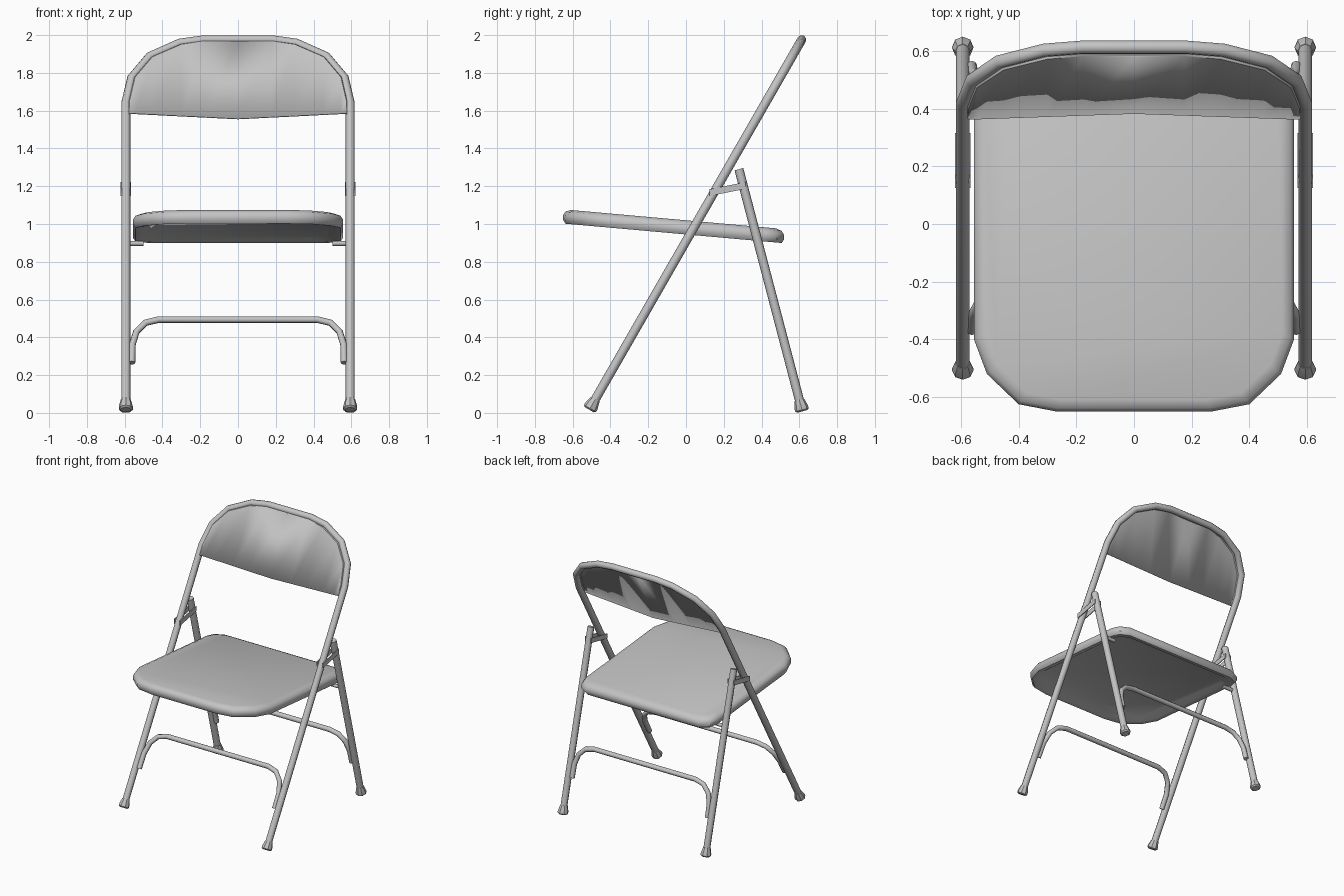
import bpy, bmesh, math
from mathutils import Vector

if "Cube" in bpy.data.objects:
    bpy.data.objects.remove(bpy.data.objects["Cube"])

# Single painted-metal colour
grey = bpy.data.materials.new("grey_metal")
grey.use_nodes = True
colour = (0.55, 0.55, 0.55, 1)
grey.diffuse_color = colour
grey.node_tree.nodes["Principled BSDF"].inputs["Base Color"].default_value = colour


def add_mesh(name, mesh, angle=40):
    obj = bpy.data.objects.new(name, mesh)
    bpy.context.collection.objects.link(obj)
    mesh.materials.clear()
    mesh.materials.append(grey)
    bpy.ops.object.select_all(action='DESELECT')
    obj.select_set(True)
    bpy.context.view_layer.objects.active = obj
    bpy.ops.object.shade_smooth_by_angle(angle=math.radians(angle))
    return obj


def bm_object(name, bm, recalc=True):
    if recalc:
        bmesh.ops.recalc_face_normals(bm, faces=bm.faces)
    mesh = bpy.data.meshes.new(name)
    bm.to_mesh(mesh)
    bm.free()
    return add_mesh(name, mesh)


def tube(name, points, radius):
    curve = bpy.data.curves.new(name, 'CURVE')
    curve.dimensions = '3D'
    curve.bevel_depth = radius
    curve.bevel_resolution = 2
    curve.use_fill_caps = True
    spline = curve.splines.new('POLY')
    spline.points.add(len(points) - 1)
    for p, co in zip(spline.points, points):
        p.co = (*co, 1)
    temp = bpy.data.objects.new(name + "_path", curve)
    bpy.context.collection.objects.link(temp)
    bpy.context.view_layer.update()
    mesh = bpy.data.meshes.new_from_object(
        temp.evaluated_get(bpy.context.evaluated_depsgraph_get()))
    bpy.data.objects.remove(temp)
    return add_mesh(name, mesh, 50)


def mirrored(half):
    """Complete a right-to-centre chain with its mirror image."""
    return half + [(-x, v) for x, v in reversed(half)]


# Leg planes: y as a function of height
def front_plane(x, z, out=0):
    return Vector((x, -0.51 + (z - 0.02) * 0.574 - out * 0.867, z + out * 0.498))


def rear_plane(x, z):
    return Vector((x, 0.615 - (z - 0.012) * 0.262, z))


def foot(name, base, toward):
    axis = (toward - base).normalized()
    turn = axis.to_track_quat('Z', 'Y')
    bm = bmesh.new()
    rings = []
    for r, h in ((0.027, -0.004), (0.037, 0.004), (0.037, 0.018), (0.026, 0.06)):
        rings.append([bm.verts.new(base + turn @ Vector(
            (r * math.cos(a * math.pi / 4), r * math.sin(a * math.pi / 4), h))) for a in range(8)])
    bridge(bm, rings)
    bm_object(name, bm)


def bridge(bm, rings):
    """Skin a stack of closed rings and cap both ends."""
    n = len(rings[0])
    for a, b in zip(rings, rings[1:]):
        for i in range(n):
            bm.faces.new((a[i], a[(i + 1) % n], b[(i + 1) % n], b[i]))
    bm.faces.new(rings[0])
    bm.faces.new(rings[-1])


LEG_X = 0.594

# Main frame: front legs and backrest hoop in one bent tube
hoop = [(LEG_X, 0.03), (LEG_X, 1.64), (0.563, 1.775), (0.468, 1.888), (0.31, 1.958), (0.18, 1.976)]
tube("main_frame", [front_plane(x, z) for x, z in mirrored(hoop)], 0.024)

# Cross bars with bent-down ends
bar = [(0.562, 0.265), (0.56, 0.36), (0.538, 0.43), (0.49, 0.477), (0.42, 0.494)]
for name, plane in (("front_cross_bar", front_plane), ("rear_cross_bar", rear_plane)):
    tube(name, [plane(x, z) for x, z in mirrored(bar)], 0.018)

# Rear legs, feet, pivots and linking straps
for side, s in (("left", 1), ("right", -1)):
    x = s * LEG_X
    tube(side + "_rear_leg", [rear_plane(x, 0.03), rear_plane(x, 1.29)], 0.024)
    foot(side + "_front_foot", front_plane(x, 0.02), front_plane(x, 1))
    foot(side + "_rear_foot", rear_plane(x, 0.012), rear_plane(x, 1))
    tube(side + "_seat_pivot", [(s * 0.5, 0.382, 0.897), (x, 0.382, 0.897)], 0.013)
    for label, px in (("inner", LEG_X - 0.024), ("outer", LEG_X + 0.024)):
        bm = bmesh.new()
        bmesh.ops.create_cube(bm, size=1)
        for v in bm.verts:
            y = 0.22 + v.co.y * 0.19
            v.co = (s * px + v.co.x * 0.006, y, 1.185 + (y - 0.22) * 0.2 + v.co.z * 0.036)
        bm_object(f"{side}_{label}_strap", bm)

# Seat pan: rounded outline stacked through an edge profile, sloping to the rear
outline = mirrored([(0.27, -0.65), (0.4, -0.625), (0.51, -0.52), (0.555, -0.4),
                    (0.555, 0.42), (0.535, 0.48), (0.47, 0.518)])
half = len(outline) // 2
edge = ((0.07, 0.022), (0.045, 0.004), (0.012, 0), (0, 0.018), (0, 0.045), (0.012, 0.064), (0.04, 0.075))
bm = bmesh.new()
rings = []
for inset, h in edge:
    ring = []
    for x, y in outline:
        x *= 1 - inset / 0.555
        y = -0.065 + (y + 0.065) * (1 - inset / 0.585)
        ring.append(bm.verts.new((x, y, 1.0 - 0.0893 * (y + 0.62) + h)))
    rings.append(ring)
bridge(bm, rings)
bm_object("seat", bm)

# Backrest panel: thin sheet bowed back at its lower middle, with a lip to the hoop
rim = [(0.572, 1.575), (0.572, 1.64), (0.543, 1.765), (0.452, 1.872), (0.3, 1.938), (0.175, 1.956)]
chain = mirrored(rim)
bm = bmesh.new()
front = [bm.verts.new(front_plane(x, z, 0.02)) for x, z in chain]
lip = [bm.verts.new(front_plane(x * 1.02, z + 0.012 * (z > 1.7))) for x, z in chain]
for i in range(len(chain) - 1):
    bm.faces.new((front[i], front[i + 1], lip[i + 1], lip[i]))
top = front[1:-1]
middle = len(top) // 2
top.insert(middle, bm.verts.new(front_plane(0, 1.956, 0.02)))
low = [front[0]]
for v in top[1:-1]:
    t = abs(v.co.x) / 0.572
    low.append(bm.verts.new(front_plane(v.co.x, 1.562 + 0.013 * t, -0.012 + 0.032 * t)))
low.append(front[-1])
for i in range(len(top) - 1):
    bm.faces.new((top[i], top[i + 1], low[i + 1], low[i]))
panel = bm_object("backrest_panel", bm)
sheet = panel.modifiers.new("sheet_thickness", 'SOLIDIFY')
sheet.thickness = 0.008
sheet.offset = 0
